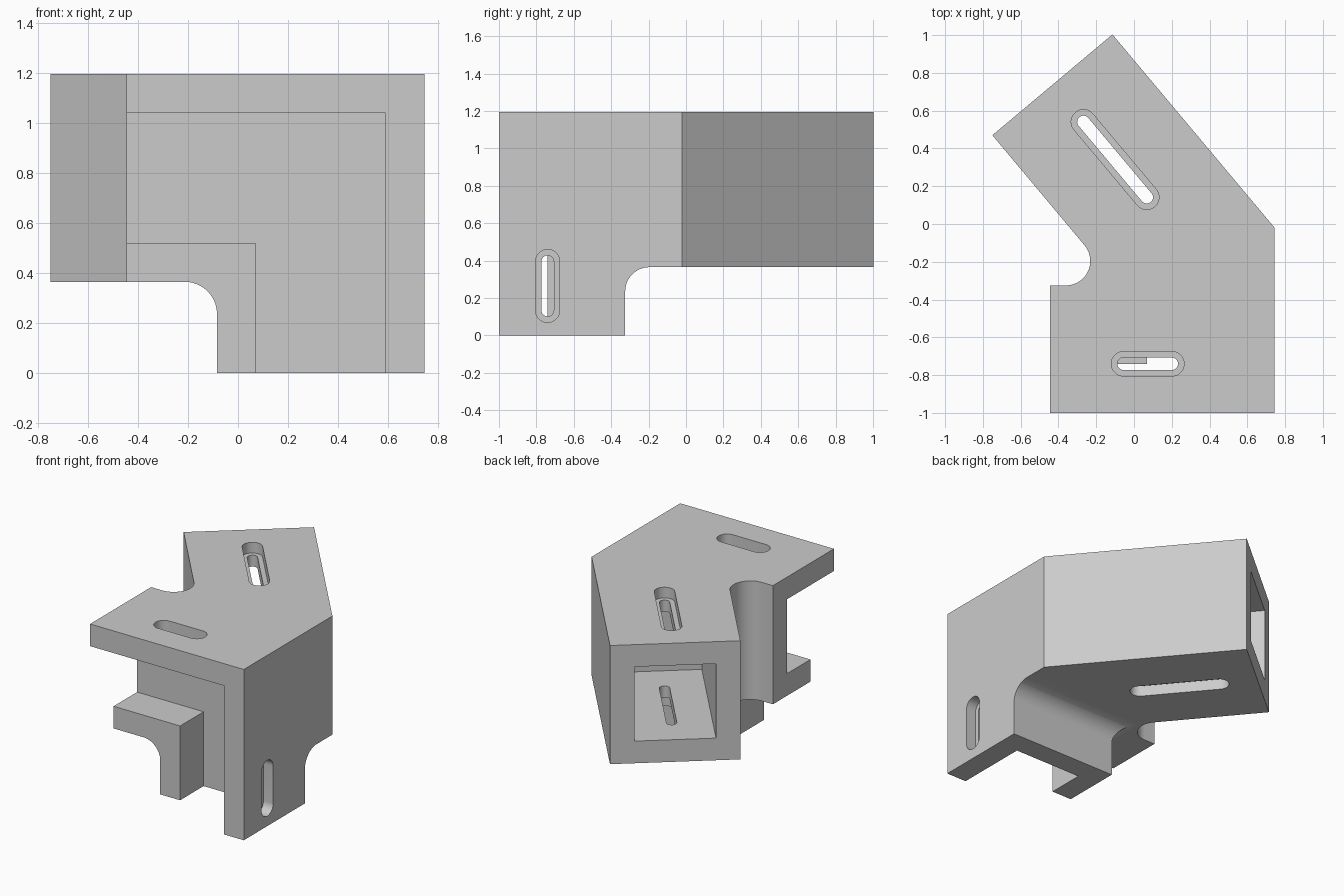
import bpy
import bmesh
from math import sin, cos, radians, pi
from mathutils import Vector

cube = bpy.data.objects.get("Cube")
if cube:
    bpy.data.objects.remove(cube, do_unlink=True)

# Main dimensions
WALL, BORE = 0.155, 0.52
TOP, UNDER = 1.195, 0.365
RIGHT, LEFT, FRONT = 0.745, -0.445, -1.0
LEG_X, LEG_Y = -0.084, -0.325
FILLET = 0.129
STEP = 0.075                       # depth of the slot recess
R_OUT, R_IN = 0.065, 0.033
FAR = 1.3                          # safely outside the body

# Directions along and across the angled arm
along = Vector((cos(radians(130)), sin(radians(130))))
across = Vector((cos(radians(40)), sin(radians(40))))
arm_left = Vector((-0.75, 0.47))
arm_right = arm_left + across * (BORE + 2 * WALL)
arm_end = (arm_left + arm_right) / 2
DEPTH = 1.035


def arc(cx, cy, r, start, end, n=20):
    angles = [radians(start + (end - start) * i / n) for i in range(n + 1)]
    return [(cx + r * cos(a), cy + r * sin(a)) for a in angles]


def capsule(a, b, r):
    """Rounded slot outline between two centres."""
    d = Vector(b) - Vector(a)
    turn = Vector((1, 0)).angle_signed(d) * -180 / pi
    return (arc(b[0], b[1], r, turn - 90, turn + 90)
            + arc(a[0], a[1], r, turn + 90, turn + 270))


def prism(name, outline, axis, low, high):
    """Extrude a flat outline along the x, y or z axis."""
    place = {"x": lambda u, v, d: (d, u, v),
             "y": lambda u, v, d: (u, d, v),
             "z": lambda u, v, d: (u, v, d)}[axis]
    bm = bmesh.new()
    face = bm.faces.new([bm.verts.new(place(u, v, low)) for u, v in outline])
    grown = bmesh.ops.extrude_face_region(bm, geom=[face])
    verts = [g for g in grown["geom"] if isinstance(g, bmesh.types.BMVert)]
    bmesh.ops.translate(bm, verts=verts, vec=Vector(place(0, 0, high - low)))
    bmesh.ops.recalc_face_normals(bm, faces=bm.faces)
    mesh = bpy.data.meshes.new(name)
    bm.to_mesh(mesh)
    bm.free()
    obj = bpy.data.objects.new(name, mesh)
    bpy.context.collection.objects.link(obj)
    return obj


def cut(outline, axis, low, high):
    """Remove a prism from the bracket."""
    tool = prism("cutter", outline, axis, low, high)
    tool.hide_render = True
    mod = bracket.modifiers.new("cut", "BOOLEAN")
    mod.operation = "DIFFERENCE"
    mod.solver = "EXACT"
    mod.object = tool
    bpy.ops.object.modifier_apply(modifier=mod.name)
    bpy.data.objects.remove(tool, do_unlink=True)


# Solid body from the plan outline, with the rounded inner notch
bend = arm_right - along * ((RIGHT - arm_right.x) / -along.x)
notch_x = LEG_X - FILLET / 0.4663
plan = [(LEFT, FRONT), (RIGHT, FRONT), tuple(bend), tuple(arm_right), tuple(arm_left)]
plan += reversed(arc(notch_x, LEG_Y + FILLET, FILLET, -90, 40))
plan.append((LEFT, LEG_Y))
bracket = prism("corner_bracket", plan, "z", 0, TOP)
bpy.context.view_layer.objects.active = bracket
bracket.select_set(True)

# Space beside and behind the leg, with rounded upper corners
low = UNDER - FILLET
cut([(-FAR, -FAR), (LEG_X, -FAR)] + arc(LEG_X - FILLET, low, FILLET, 0, 90)
    + [(-FAR, UNDER)], "y", -FAR, FAR)
cut([(FAR, -FAR), (LEG_Y, -FAR)] + arc(LEG_Y + FILLET, low, FILLET, 180, 90)
    + [(FAR, UNDER)], "x", -FAR, FAR)

# L-shaped channel open to the front, the left and below
z0, z1 = UNDER + WALL, TOP - WALL
x0, x1 = RIGHT - WALL - BORE, RIGHT - WALL
back = FRONT + BORE
mid = FRONT + BORE / 2
cut([(-FAR, z0), (x0, z0), (x0, -FAR), (x1, -FAR), (x1, z1), (-FAR, z1)],
    "y", -FAR, back)

# Shorten the inner lip of the channel to half depth
cut([(-FAR, -FAR), (x0 + 0.2, -FAR), (x0 + 0.2, z0 + 0.2), (-FAR, z0 + 0.2)],
    "y", -FAR, mid)

# Square socket in the arm
side = across * BORE / 2
inner, outer = arm_end - along * DEPTH, arm_end + along * 0.2
cut([tuple(p) for p in (inner - side, inner + side, outer + side, outer - side)],
    "z", z0, z1)

# Stepped slots through the arm, the top plate and the right plate
a, b = arm_end - along * 0.777, arm_end - along * 0.256
cut(capsule(a, b, R_IN), "z", 0, FAR)
cut(capsule(a, b, R_OUT), "z", TOP - STEP, FAR)
cut(capsule(a, b, R_OUT), "z", 0, UNDER + STEP)
for axis, a, b, face in (("z", (-0.055, mid), (0.2, mid), TOP),
                         ("x", (mid, 0.135), (mid, 0.395), RIGHT)):
    cut(capsule(a, b, R_IN), axis, face - WALL - 0.05, FAR)
    cut(capsule(a, b, R_OUT), axis, face - STEP, FAR)

# Plain grey finish
grey = bpy.data.materials.new("plain_grey")
grey.use_nodes = True
colour = (0.6, 0.6, 0.6, 1)
grey.diffuse_color = colour
grey.node_tree.nodes["Principled BSDF"].inputs["Base Color"].default_value = colour
bracket.data.materials.clear()
bracket.data.materials.append(grey)
bpy.ops.object.shade_smooth_by_angle(angle=radians(30))
